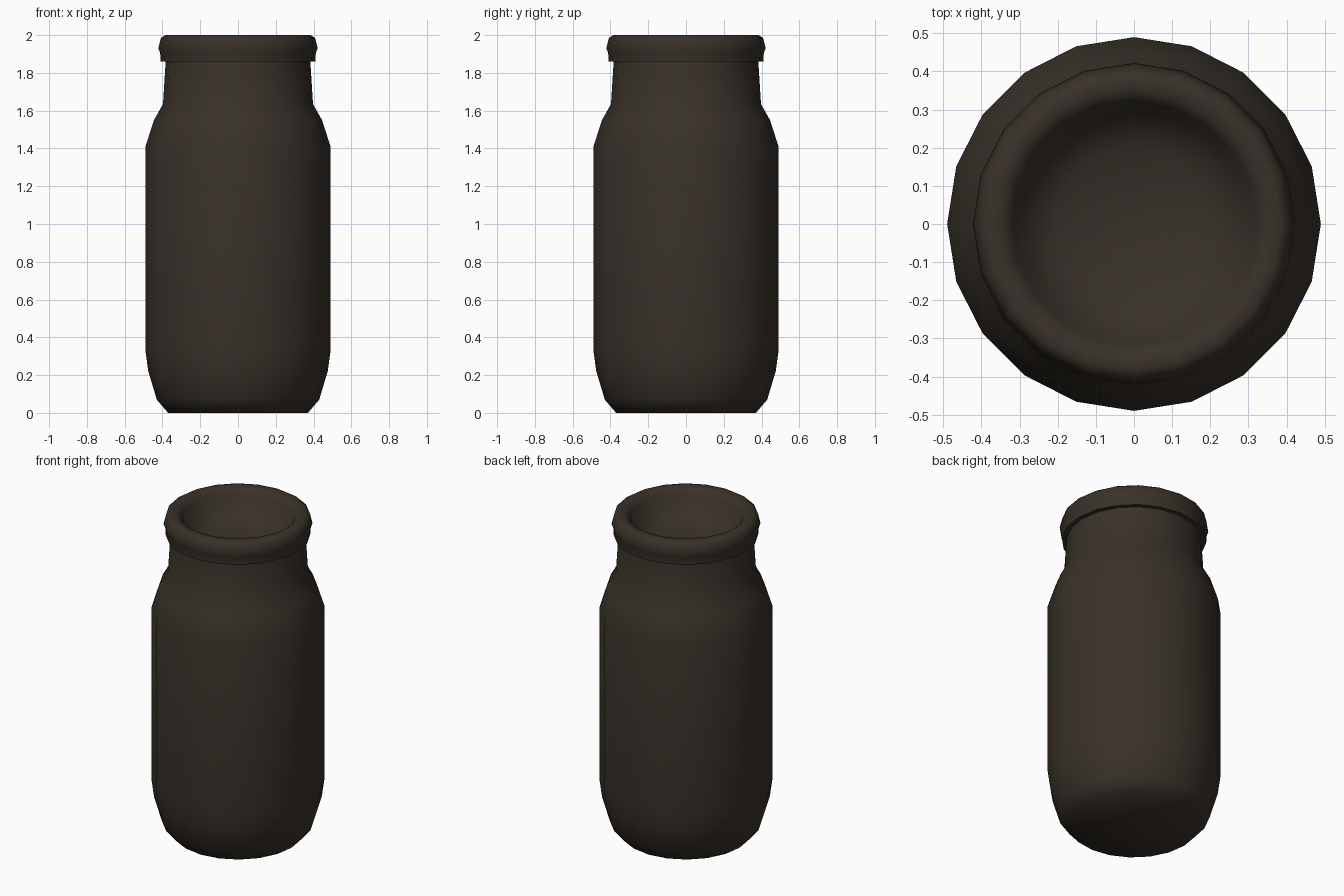
import bpy, bmesh, math

if "Cube" in bpy.data.objects:
    bpy.data.objects.remove(bpy.data.objects["Cube"])

SIDES = 20

mat = bpy.data.materials.new("dark_brown_glaze")
mat.diffuse_color = (0.040, 0.031, 0.022, 1)
mat.use_nodes = True
mat.node_tree.nodes["Principled BSDF"].inputs["Base Color"].default_value = mat.diffuse_color


def lathe(name, profile):
    """Revolve (radius, height) points about z; a zero radius makes a pole."""
    bm = bmesh.new()
    rings = []
    for r, z in profile:
        if r == 0:
            rings.append([bm.verts.new((0, 0, z))] * SIDES)
        else:
            rings.append([bm.verts.new((r * math.cos(2 * math.pi * i / SIDES),
                                        r * math.sin(2 * math.pi * i / SIDES), z))
                          for i in range(SIDES)])
    for a, b in zip(rings, rings[1:]):
        for i in range(SIDES):
            j = (i + 1) % SIDES
            bm.faces.new(list(dict.fromkeys((a[i], a[j], b[j], b[i]))))
    mesh = bpy.data.meshes.new(name)
    bm.to_mesh(mesh)
    bm.free()
    mesh.materials.append(mat)
    obj = bpy.data.objects.new(name, mesh)
    bpy.context.collection.objects.link(obj)
    bpy.ops.object.select_all(action='DESELECT')
    obj.select_set(True)
    bpy.context.view_layer.objects.active = obj
    bpy.ops.object.shade_smooth_by_angle(angle=math.radians(62))
    return obj


# Body: base, rounded foot, straight wall, shoulder and neck
lathe("jar_body", [
    (0, 0), (0.37, 0), (0.43, 0.07), (0.475, 0.22), (0.49, 0.33),
    (0.49, 1.41), (0.445, 1.55), (0.397, 1.635), (0.383, 1.86)])

# Rim: beaded lip around the neck, with the hollow mouth inside it
lathe("jar_rim", [
    (0.383, 1.86), (0.41, 1.86), (0.412, 1.905), (0.422, 1.93),
    (0.408, 1.985), (0.385, 2.0), (0.345, 1.995), (0.32, 1.97),
    (0.29, 1.88), (0.20, 1.83), (0, 1.81)])
